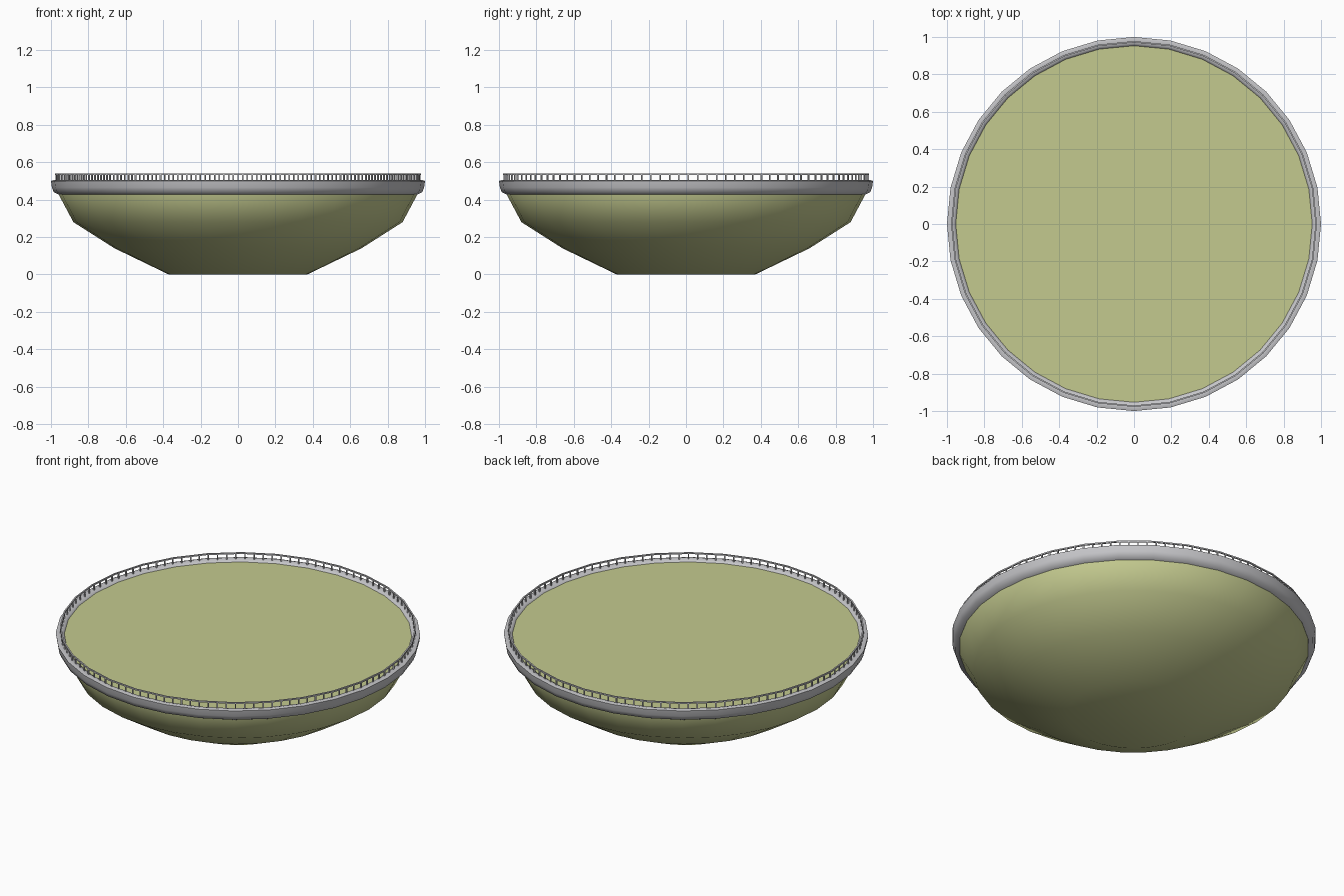
import bpy, bmesh, math
from mathutils import Matrix

SIDES = 32
POSTS = 121
RAIL_R = 0.974

cube = bpy.data.objects.get("Cube")
if cube:
    bpy.data.objects.remove(cube, do_unlink=True)


def material(name, rgb):
    m = bpy.data.materials.new(name)
    m.use_nodes = True
    col = (*rgb, 1.0)
    m.diffuse_color = col
    m.node_tree.nodes["Principled BSDF"].inputs["Base Color"].default_value = col
    return m


def finish(bm, name, mat, smooth=None):
    bmesh.ops.recalc_face_normals(bm, faces=bm.faces)
    mesh = bpy.data.meshes.new(name)
    bm.to_mesh(mesh)
    bm.free()
    mesh.materials.append(mat)
    obj = bpy.data.objects.new(name, mesh)
    bpy.context.collection.objects.link(obj)
    if smooth:
        bpy.ops.object.select_all(action="DESELECT")
        obj.select_set(True)
        bpy.context.view_layer.objects.active = obj
        bpy.ops.object.shade_smooth_by_angle(angle=math.radians(smooth))
    return obj


def lathe(name, profile, mat, closed=False, smooth=40):
    """Revolve (radius, height) points; an open profile gets flat end caps."""
    bm = bmesh.new()
    rings = []
    for r, z in profile:
        angles = [math.tau * i / SIDES for i in range(SIDES)]
        rings.append([bm.verts.new((r * math.cos(a), r * math.sin(a), z)) for a in angles])
    pairs = list(zip(rings, rings[1:]))
    if closed:
        pairs.append((rings[-1], rings[0]))
    else:
        bm.faces.new(rings[0])
        bm.faces.new(rings[-1])
    for low, high in pairs:
        for i in range(SIDES):
            j = (i + 1) % SIDES
            bm.faces.new((low[i], low[j], high[j], high[i]))
    return finish(bm, name, mat, smooth)


olive = material("pale olive", (0.55, 0.59, 0.275))
grey = material("light grey", (0.56, 0.56, 0.58))

# Bowl-shaped hull with its flat deck and flat base
lathe("hull", [(0.37, 0), (0.66, 0.14), (0.88, 0.28), (0.96, 0.43), (0.955, 0.492)], olive)

# Rounded band around the deck edge
band = [(0.95, 0.49), (0.965, 0.5), (0.985, 0.505), (1.0, 0.5),
        (0.995, 0.465), (0.985, 0.44), (0.96, 0.428), (0.95, 0.44)]
lathe("rim_band", band, grey, closed=True, smooth=60)

# Thin handrail
t = 0.004
lathe("handrail", [(RAIL_R - t, 0.532), (RAIL_R + t, 0.532),
                   (RAIL_R + t, 0.54), (RAIL_R - t, 0.54)], grey, closed=True)

# Posts, following the straight sides of the handrail
bm = bmesh.new()
step = math.tau / SIDES
for k in range(POSTS):
    a = math.pi / 2 + math.tau * k / POSTS
    offset = (a % step) - step / 2
    r = RAIL_R * math.cos(step / 2) / math.cos(offset)
    place = (Matrix.Rotation(a, 4, "Z") @ Matrix.Translation((r, 0, 0.515))
             @ Matrix.Diagonal((0.007, 0.007, 0.04, 1)))
    bmesh.ops.create_cube(bm, size=1, matrix=place)
finish(bm, "rail_posts", grey)
